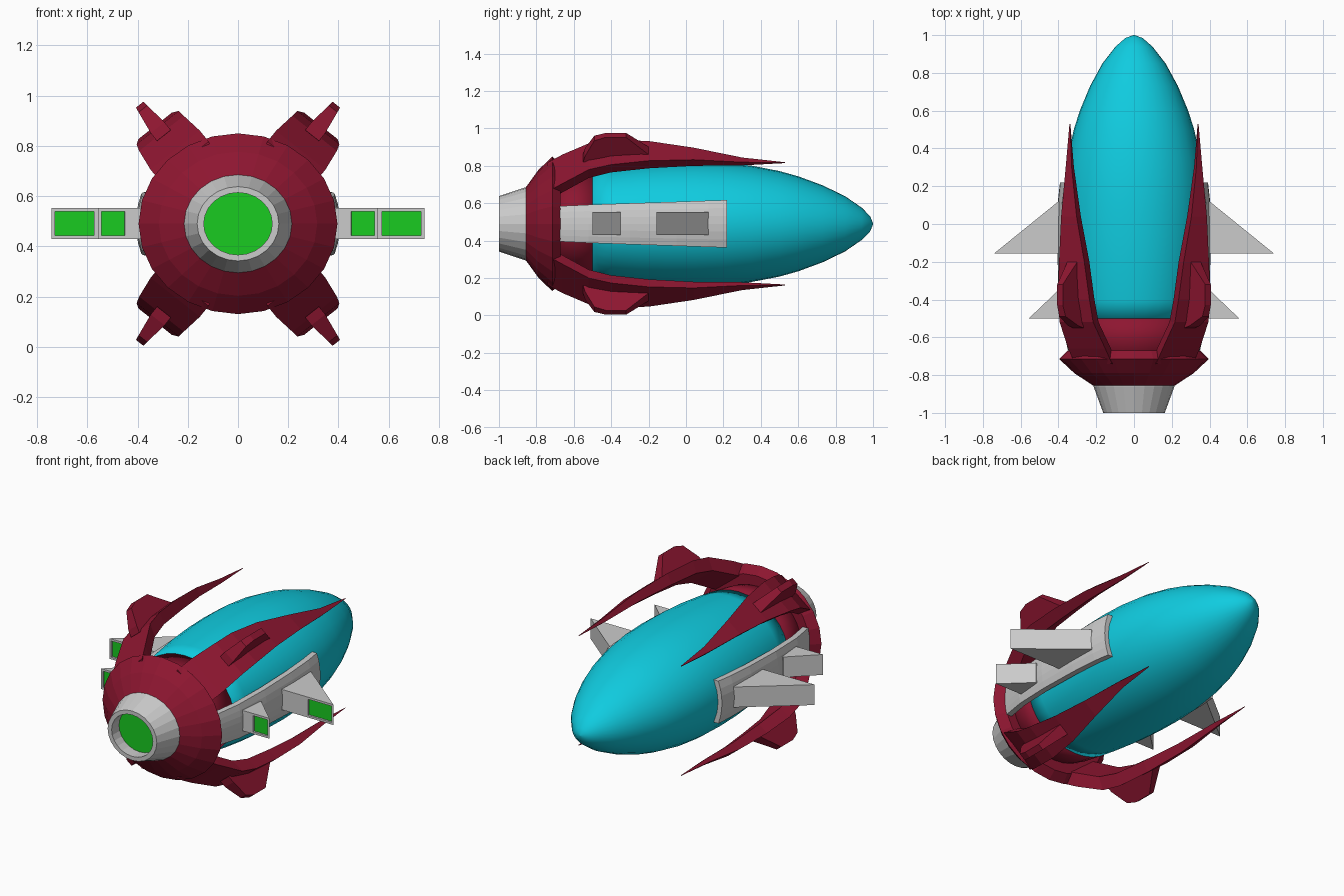
import bpy, bmesh, math
from mathutils import Vector

if "Cube" in bpy.data.objects:
    bpy.data.objects.remove(bpy.data.objects["Cube"])

CZ = 0.49          # height of the ship's long axis
XS = 1.1           # hull is slightly wider than tall


def material(name, rgb):
    m = bpy.data.materials.new(name)
    m.diffuse_color = (*rgb, 1)
    m.use_nodes = True
    m.node_tree.nodes["Principled BSDF"].inputs["Base Color"].default_value = m.diffuse_color
    return m


RED = material("crimson", (0.27, 0.008, 0.03))
CYAN = material("cyan", (0.005, 0.6, 0.74))
GREEN = material("green", (0.01, 0.6, 0.015))


def finish(name, bm, mats=(), smooth=False):
    bmesh.ops.recalc_face_normals(bm, faces=bm.faces)
    me = bpy.data.meshes.new(name)
    bm.to_mesh(me)
    bm.free()
    for m in mats:
        me.materials.append(m)
    ob = bpy.data.objects.new(name, me)
    bpy.context.collection.objects.link(ob)
    if smooth:
        for p in me.polygons:
            p.use_smooth = True
    return ob


def loft(sections, caps=(True, True)):
    """Skin a list of equal-length point loops."""
    bm = bmesh.new()
    rings = [[bm.verts.new(p) for p in s] for s in sections]
    n = len(rings[0])
    for a, b in zip(rings, rings[1:]):
        for i in range(n):
            j = (i + 1) % n
            bm.faces.new((a[i], a[j], b[j], b[i]))
    if caps[0]:
        bm.faces.new(rings[0])
    if caps[1]:
        bm.faces.new(rings[-1])
    bmesh.ops.remove_doubles(bm, verts=bm.verts, dist=1e-5)
    return bm


def rings(profile, n, xs=XS):
    """Elliptical loops about the long axis from (y, radius) pairs."""
    return [[(r * xs * math.sin(2 * math.pi * i / n), y, CZ + r * math.cos(2 * math.pi * i / n))
             for i in range(n)] for y, r in profile]


# smooth hull, and its crimson tail section
hull = [(-0.5, 0.288), (-0.4, 0.302), (-0.25, 0.318), (-0.1, 0.327), (0.05, 0.33), (0.2, 0.326),
        (0.35, 0.311), (0.5, 0.282), (0.6, 0.254), (0.73, 0.206), (0.85, 0.148), (0.94, 0.086),
        (0.985, 0.04), (1.0, 0.003)]
finish("hull", loft(rings(hull, 32, 1.13)), [CYAN], True)
finish("hull_tail", loft(rings([(-0.74, 0.24), (-0.62, 0.269), (-0.5, 0.288)], 32, 1.13)), [RED], True)

# faceted engine cowl
cowl = [(-0.86, 0.19), (-0.79, 0.287), (-0.715, 0.36), (-0.67, 0.318), (-0.67, 0.24)]
finish("engine_cowl", loft(rings(cowl, 24)), [RED])

# nozzle and its glowing disc
nozzle = [(-0.84, 0.197), (-0.86, 0.195), (-1.0, 0.148), (-1.0, 0.124), (-0.92, 0.124)]
finish("nozzle", loft(rings(nozzle, 24), (True, False)))
finish("nozzle_glow", loft(rings([(-0.93, 0.124), (-0.925, 0.124)], 24)), [GREEN])

# four claw arms with a blade on each
N = Vector((0.62, 0.785))       # outward direction in x, z
T = Vector((0.785, -0.62))      # across the arm
ARM = [  # y, centre x, centre z, half width, thickness
    (-0.74, 0.215, 0.25, 0.125, 0.08), (-0.66, 0.25, 0.293, 0.125, 0.08),
    (-0.52, 0.305, 0.36, 0.113, 0.075), (-0.4, 0.32, 0.383, 0.107, 0.07),
    (-0.2, 0.33, 0.39, 0.085, 0.065), (0.04, 0.345, 0.375, 0.052, 0.05),
    (0.3, 0.346, 0.342, 0.02, 0.025), (0.53, 0.34, 0.328, 0.002, 0.003)]
BLADE = [(-0.55, -0.04), (-0.54, 0.0), (-0.49, 0.095), (-0.43, 0.116),
         (-0.32, 0.116), (-0.2, 0.01), (-0.2, -0.05)]

for sx, h in ((1, "right"), (-1, "left")):
    for sz, v in ((1, "upper"), (-1, "lower")):
        def place(p, y):
            return (sx * p.x, y, CZ + sz * p.y)

        sections = []
        for y, cx, cz, w, t in ARM:
            c = Vector((cx, cz))
            corners = (c - T * w, c + T * w, c + T * w * 0.8 - N * t, c - T * w * 0.8 - N * t)
            sections.append([place(p, y) for p in corners])
        finish(f"{v}_{h}_arm", loft(sections), [RED])

        c = Vector((0.32, 0.383))
        sides = [[place(c + N * k + T * s * (0.035 - 0.14 * max(k, 0)), y) for y, k in BLADE]
                 for s in (-1, 1)]
        finish(f"{v}_{h}_blade", loft(sides), [RED])

    # curved side plate hugging the hull
    sections = []
    for y, x, hz in ((-0.69, 0.345, 0.094), (-0.52, 0.383, 0.102), (-0.3, 0.402, 0.11),
                     (-0.05, 0.407, 0.118), (0.12, 0.403, 0.124), (0.22, 0.392, 0.127)):
        steps = [hz * (i / 3 - 1) for i in range(7)]
        bend = [math.sqrt(1 - (z / 0.37) ** 2) for z in steps]
        outer = [(sx * x * b, y, CZ + z) for z, b in zip(steps, bend)]
        inner = [(sx * (x - 0.035) * b, y, CZ + z) for z, b in zip(steps, bend)]
        sections.append(outer + inner[::-1])
    finish(f"{h}_side_plate", loft(sections))

    # two wedge thrusters with recessed green vents
    for label, back, front, split, tip in (("large", 0.12, -0.157, 0.56, 0.742),
                                           ("small", -0.35, -0.5, 0.438, 0.557)):
        plan = [(0.40, back), (tip, front), (split, front), (0.37, front), (0.37, back)]
        bm = loft([[(sx * x, y, CZ + z) for x, y in plan] for z in (-0.06, 0.062)])
        vent = [f for f in bm.faces
                if all(abs(w.co.y - front) < 1e-4 and abs(w.co.x) > split - 0.001 for w in f.verts)]
        bmesh.ops.recalc_face_normals(bm, faces=bm.faces)
        bmesh.ops.inset_region(bm, faces=vent, thickness=0.018)
        bmesh.ops.inset_region(bm, faces=vent, thickness=0.001, depth=-0.01)
        for f in vent:
            f.material_index = 1
        ob = finish(f"{h}_{label}_thruster", bm, [None, GREEN])
